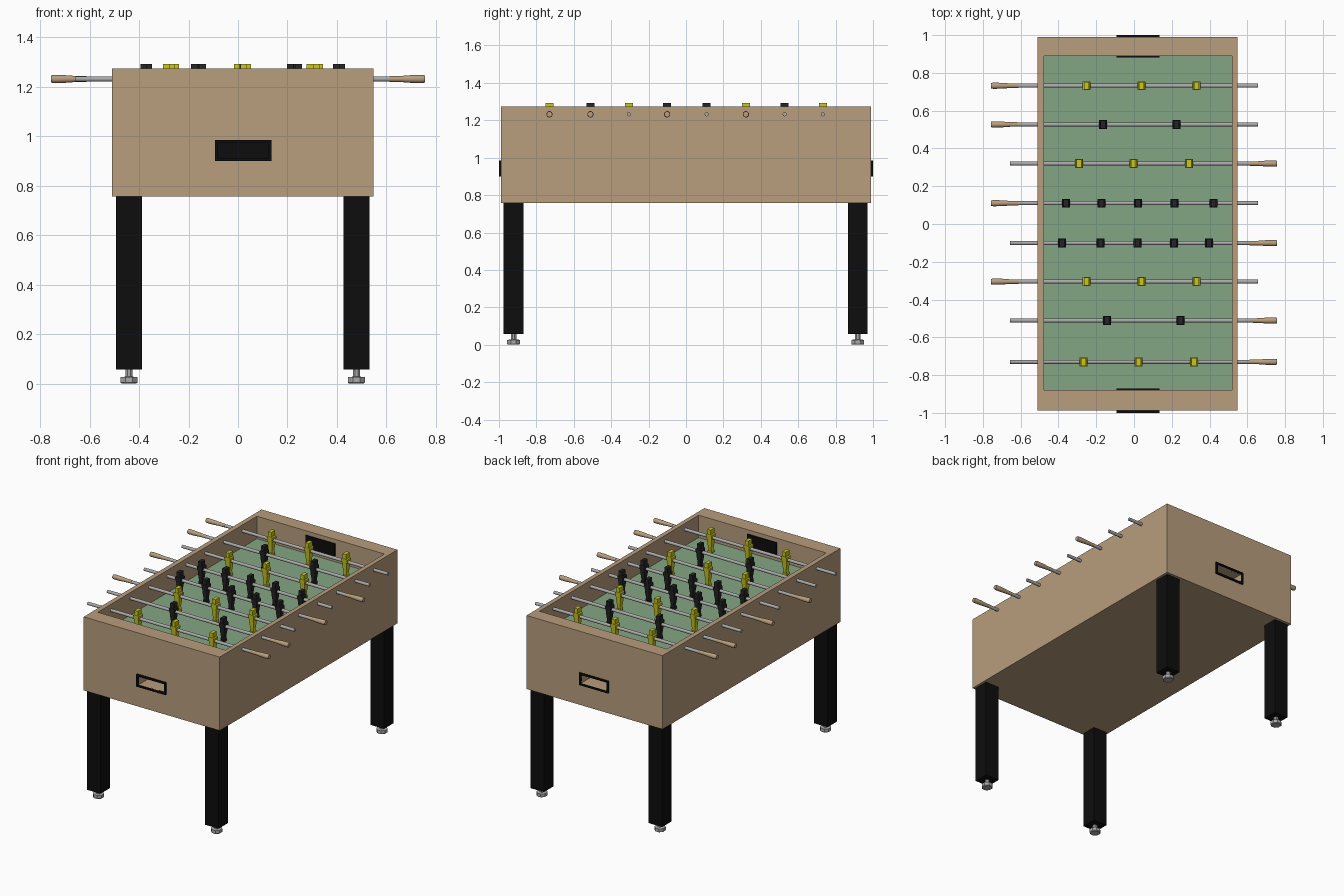
import bpy, bmesh, math
from mathutils import Matrix

if "Cube" in bpy.data.objects:
    bpy.data.objects.remove(bpy.data.objects["Cube"])


def material(name, rgb):
    m = bpy.data.materials.new(name)
    m.diffuse_color = (*rgb, 1)
    m.use_nodes = True
    m.node_tree.nodes["Principled BSDF"].inputs["Base Color"].default_value = m.diffuse_color
    return m


WOOD = material("wood", (0.48, 0.34, 0.205))
GREEN = material("green", (0.227, 0.38, 0.23))
BLACK = material("black", (0.004, 0.004, 0.004))
DARK = material("dark_plastic", (0.018, 0.018, 0.018))
YELLOW = material("yellow", (0.60, 0.58, 0.01))
STEEL = material("steel", (0.40, 0.40, 0.40))


def finish(name, bm, mat):
    bmesh.ops.recalc_face_normals(bm, faces=bm.faces)
    me = bpy.data.meshes.new(name)
    bm.to_mesh(me)
    bm.free()
    ob = bpy.data.objects.new(name, me)
    bpy.context.collection.objects.link(ob)
    if mat:
        me.materials.append(mat)
    return ob


def add_box(bm, x, y, z):
    size = Matrix.Diagonal((x[1] - x[0], y[1] - y[0], z[1] - z[0], 1))
    mid = Matrix.Translation([sum(v) / 2 for v in (x, y, z)])
    return bmesh.ops.create_cube(bm, size=1, matrix=mid @ size)


def box(name, x, y, z, mat):
    bm = bmesh.new()
    add_box(bm, x, y, z)
    return finish(name, bm, mat)


def lathe(name, profile, matrix, sides, mat):
    """Closed solid of revolution about local z from (radius, height) pairs."""
    bm = bmesh.new()
    rings = [[bm.verts.new((r * math.cos(2 * math.pi * (i + .5) / sides),
                            r * math.sin(2 * math.pi * (i + .5) / sides), h))
              for i in range(sides)] for r, h in profile]
    for a, b in zip(rings, rings[1:]):
        for i in range(sides):
            j = (i + 1) % sides
            bm.faces.new((a[i], a[j], b[j], b[i]))
    bm.faces.new(rings[0])
    bm.faces.new(rings[-1])
    bm.transform(matrix)
    ob = finish(name, bm, mat)
    if sides > 8:
        bpy.context.view_layer.objects.active = ob
        ob.select_set(True)
        bpy.ops.object.shade_smooth_by_angle(angle=math.radians(35))
        ob.select_set(False)
    return ob


# Cabinet: solid box, open-topped well, ball return at each end
cabinet = box("cabinet", (-.51, .549), (-.988, .99), (.757, 1.275), WOOD)
GX = (-.093, .135)
cutters = [box("well_cutter", (-.476, .518), (-.88, .89), (1.10, 1.4), WOOD)]
T = .012
for s, end in ((-1, "front"), (1, "back")):
    hole = sorted((s * .74, s * 1.1))
    cutters.append(box(end + "_return_cutter", (GX[0] + T, GX[1] - T), hole,
                       (.90 + T, .986 - T), WOOD))
    # Black frame round the ball return, and its back panel
    y = sorted((s * .98, s * 1.0))
    bm = bmesh.new()
    add_box(bm, GX, y, (.90, .90 + T))
    add_box(bm, GX, y, (.986 - T, .986))
    add_box(bm, (GX[0], GX[0] + T), y, (.90 + T, .986 - T))
    add_box(bm, (GX[1] - T, GX[1]), y, (.90 + T, .986 - T))
    finish(end + "_return_frame", bm, BLACK)
    box(end + "_return_panel", (GX[0] + T, GX[1] - T), sorted((s * .74, s * .744)),
        (.90 + T, .986 - T), BLACK)
    # Goal mouth on the inner end wall
    inner = .89 if s > 0 else -.88
    box(end + "_goal", GX, sorted((inner - s * .009, inner + s * .003)),
        (1.157, 1.246), BLACK)
for c in cutters:
    c.hide_render = True
    c.hide_viewport = False
    c.display_type = 'WIRE'
    mod = cabinet.modifiers.new(c.name, 'BOOLEAN')
    mod.operation = 'DIFFERENCE'
    mod.solver = 'EXACT'
    mod.object = c

# Playing field
box("playing_field", (-.476, .518), (-.88, .89), (1.10, 1.117), GREEN)

# Legs with levelling feet
for sx, cx in (("left", -.441), ("right", .479)):
    for sy, cy in (("front", -.922), ("back", .918)):
        h = .053
        box(f"{sy}_{sx}_leg", (cx - h, cx + h), (cy - h, cy + h), (.057, .757), BLACK)
        lathe(f"{sy}_{sx}_foot", [(.032, 0), (.037, .004), (.037, .026), (.016, .028), (.016, .06)],
              Matrix.Translation((cx, cy, 0)), 8, STEEL)

# Rods: y, handle side (-1 left, 1 right), material, player positions
ROD_Z = 1.232
three = (-.251, .04, .33)
ROWS = [
    (.732, -1, YELLOW, three),
    (.527, -1, DARK, (-.164, .225)),
    (.320, 1, YELLOW, (-.291, -.003, .291)),
    (.110, -1, DARK, (-.36, -.172, .021, .214, .42)),
    (-.101, 1, DARK, (-.381, -.177, .019, .212, .397)),
    (-.305, -1, YELLOW, three),
    (-.511, 1, DARK, (-.143, .246)),
    (-.730, 1, YELLOW, (-.267, .024, .317)),
]
# Half front silhouette of a player: half width, height relative to the rod
HALF = [(.013, -.107), (.014, -.085), (.011, -.075), (.017, -.03),
        (.016, -.018), (.021, .008), (.021, .022), (.015, .028)]


def player(name, x, y, mat):
    bm = bmesh.new()
    outline = HALF + [(-w, h) for w, h in reversed(HALF)]
    face = bm.faces.new([bm.verts.new((w, -.018, h)) for w, h in outline])
    ext = bmesh.ops.extrude_face_region(bm, geom=[face])
    bmesh.ops.translate(bm, vec=(0, .036, 0),
                        verts=[v for v in ext["geom"] if isinstance(v, bmesh.types.BMVert)])
    for v in bm.verts:              # slimmer legs, deeper chest
        if v.co.z < -.06:
            v.co.y *= .75
        elif v.co.z > 0:
            v.co.y *= 1.3
    add_box(bm, (-.013, .013), (-.021, .021), (.026, .060))       # head
    add_box(bm, (-.013, .013), (-.019, .019), (-.108, -.09))      # foot block
    bm.transform(Matrix.Translation((x, y, ROD_Z)))
    finish(name, bm, mat)


for n, (y, side, mat, xs) in enumerate(ROWS, 1):
    turn = Matrix.Translation((0, y, ROD_Z)) @ Matrix.Rotation(side * math.pi / 2, 4, 'Y')
    lathe(f"rod_{n}", [(.011, -.657), (.011, .70)], turn, 12, STEEL)
    lathe(f"handle_{n}", [(.012, .612), (.0125, .655), (.016, .70), (.017, .745), (.015, .756)],
          turn, 12, WOOD)
    for k, x in enumerate(xs, 1):
        player(f"player_{n}_{k}", x, y, mat)
